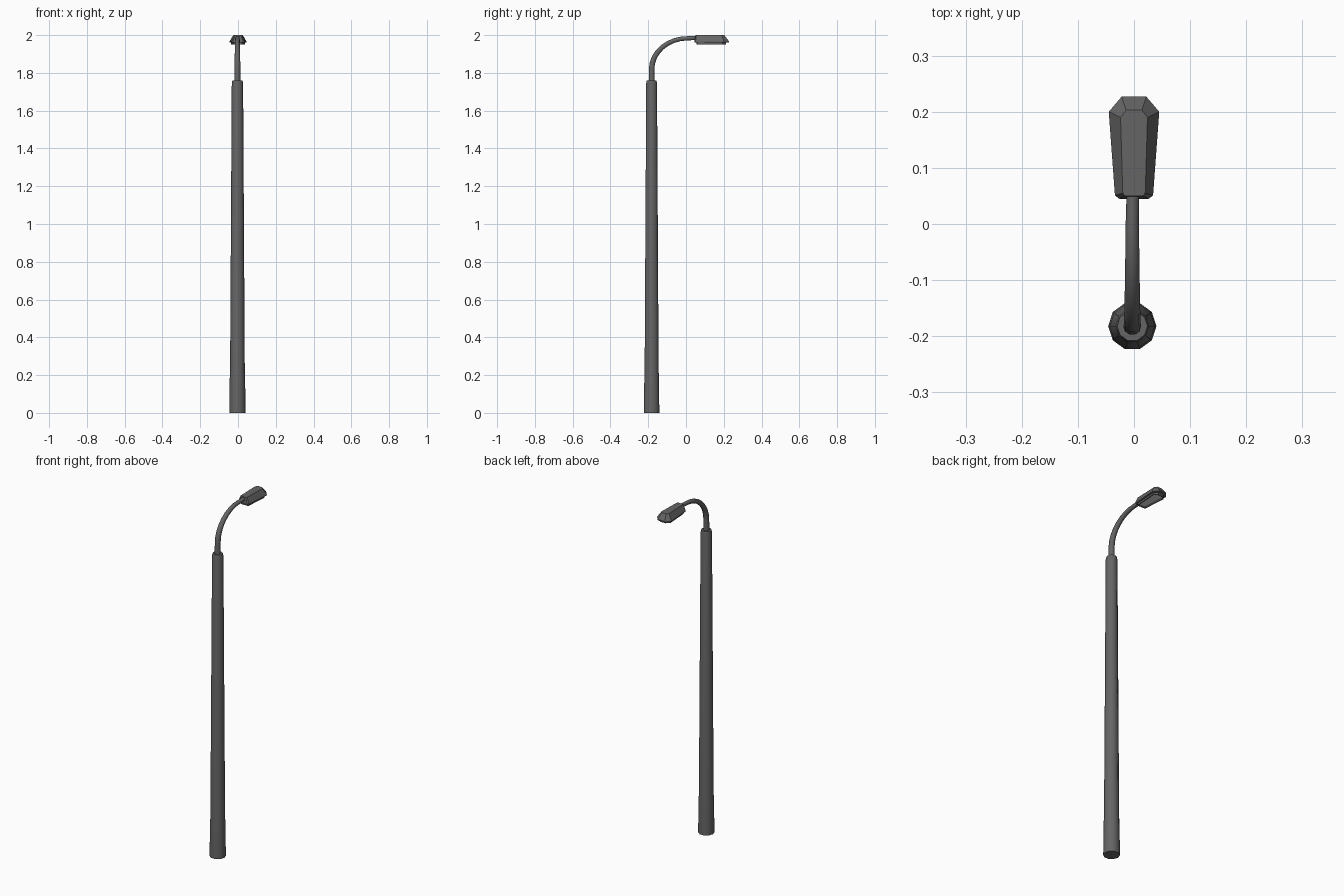
import bpy, bmesh, math
from mathutils import Vector

if "Cube" in bpy.data.objects:
    bpy.data.objects.remove(bpy.data.objects["Cube"])


def material(name, v):
    m = bpy.data.materials.new(name)
    m.diffuse_color = (v, v, v, 1)
    m.use_nodes = True
    m.node_tree.nodes["Principled BSDF"].inputs["Base Color"].default_value = m.diffuse_color
    return m


METAL = material("grey metal", 0.13)
LENS = material("pale lens", 0.75)
PX, PY = -0.003, -0.182      # pole axis


def loft(name, rings, mats, last_mat=0, smooth=True):
    """Skin a list of equal-length point rings and cap both ends."""
    bm = bmesh.new()
    loops = [[bm.verts.new(p) for p in r] for r in rings]
    n = len(loops[0])
    for a, b in zip(loops, loops[1:]):
        for i in range(n):
            j = (i + 1) % n
            bm.faces.new((a[i], a[j], b[j], b[i]))
    bm.faces.new(loops[0][::-1])
    bm.faces.new(loops[-1]).material_index = last_mat
    bmesh.ops.recalc_face_normals(bm, faces=bm.faces)
    me = bpy.data.meshes.new(name)
    bm.to_mesh(me)
    bm.free()
    for m in mats:
        me.materials.append(m)
    ob = bpy.data.objects.new(name, me)
    bpy.context.collection.objects.link(ob)
    if smooth:
        bpy.context.view_layer.objects.active = ob
        ob.select_set(True)
        bpy.ops.object.shade_smooth_by_angle(angle=math.radians(40))
        ob.select_set(False)
    return ob


def circle(c, r, u, v, n=10):
    return [c + r * (math.cos(t) * u + math.sin(t) * v)
            for t in (2 * math.pi * i / n for i in range(n))]


X, Y, Z = Vector((1, 0, 0)), Vector((0, 1, 0)), Vector((0, 0, 1))

# Tapered ten-sided pole
profile = [(0, .043), (.20, .0405), (.22, .039), (1.745, .030), (1.76, .027)]
loft("pole", [circle(Vector((PX, PY, z)), r, X, Y) for z, r in profile], [METAL])

# Curved arm: straight rise, quarter ellipse, short run into the lamp
path = [Vector((PX, PY, 1.75)), Vector((PX, PY, 1.82))]
for i in range(1, 9):
    t = math.pi / 2 * i / 8
    path.append(Vector((PX, PY + .19 * (1 - math.cos(t)), 1.82 + .163 * math.sin(t))))
path.append(Vector((PX + .001, .055, 1.985)))
rings = []
for i, p in enumerate(path):
    d = (path[min(i + 1, len(path) - 1)] - path[max(i - 1, 0)]).normalized()
    rings.append(circle(p, .016 - .0048 * i / (len(path) - 1), X, d.cross(X)))
loft("arm", rings, [METAL])


# Lamp head: half outlines (half width, y), mirrored across x
def outline(half, z):
    return [(x, y, z) for x, y in half] + [(-x, y, z) for x, y in half[::-1]]


rim = [(.026, .045), (.034, .051), (.045, .200), (.022, .227)]
roof = [(.016, .050), (.020, .055), (.024, .190), (.014, .203)]
skirt = [(.020, .056), (.027, .061), (.036, .193), (.017, .212)]
inner = [(.016, .061), (.022, .066), (.030, .189), (.014, .205)]
loft("lamp_head", [outline(roof, 2.0), outline(rim, 1.968), outline(rim, 1.962),
                   outline(skirt, 1.960), outline(skirt, 1.950),
                   outline(inner, 1.950), outline(inner, 1.957)],
     [METAL, LENS], last_mat=1, smooth=False)
